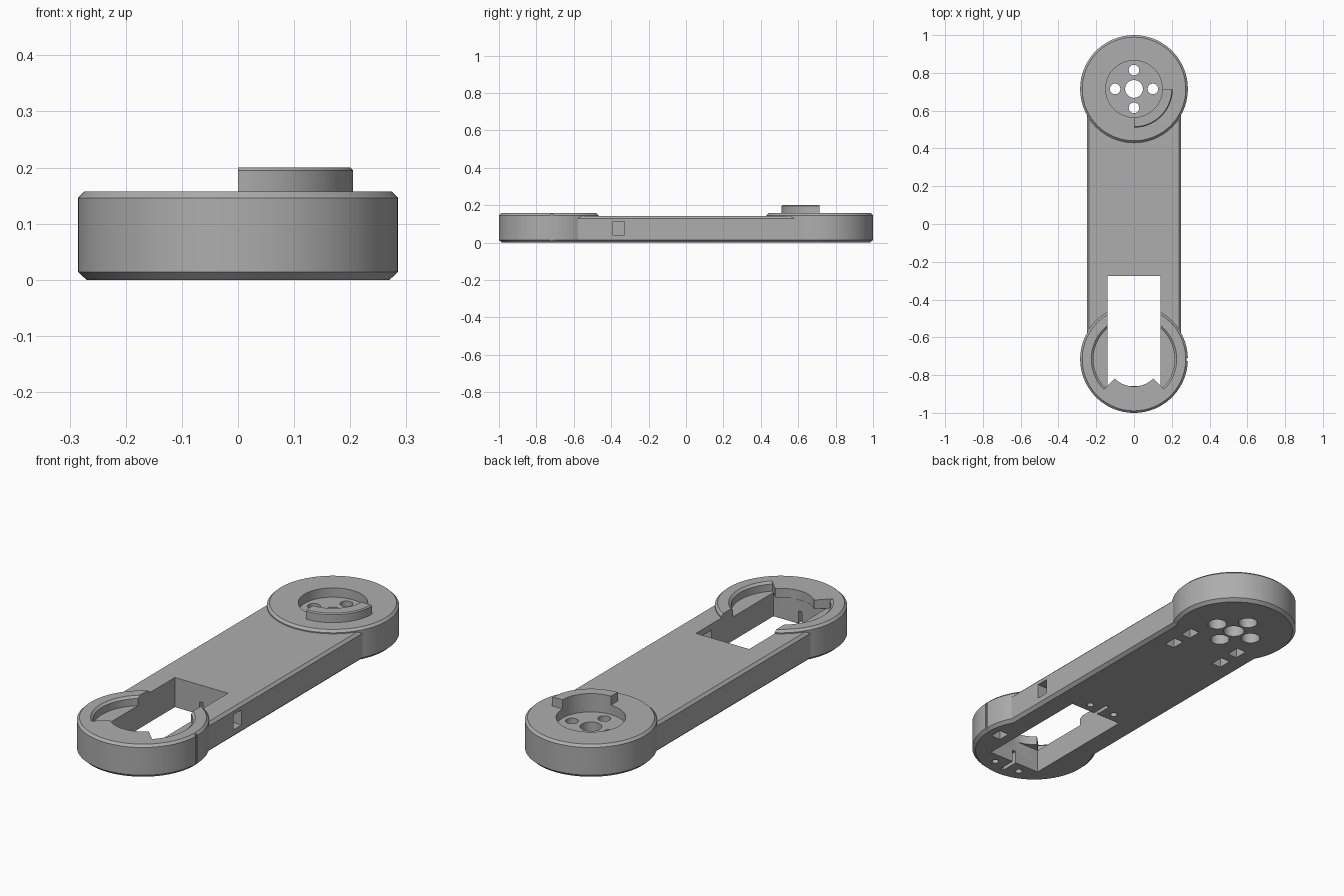
import bpy, bmesh, math

cube = bpy.data.objects.get("Cube")
if cube:
    bpy.data.objects.remove(cube, do_unlink=True)

grey = bpy.data.materials.new("plain grey")
grey.use_nodes = True
colour = (0.42, 0.42, 0.42, 1)
grey.diffuse_color = colour
grey.node_tree.nodes["Principled BSDF"].inputs["Base Color"].default_value = colour

HUB = 0.715      # distance of each round end from the middle
TOP = 0.157      # top of the round ends
FLOOR = 0.113    # floor of the recesses


def arc(r, a0, a1, n, cx=0, cy=0):
    """Points along an arc, angles in degrees, both ends included."""
    return [(cx + r * math.cos(math.radians(a0 + (a1 - a0) * i / n)),
             cy + r * math.sin(math.radians(a0 + (a1 - a0) * i / n))) for i in range(n + 1)]


def loft(name, layers):
    """Solid through matching outlines stacked at heights: [(z, outline), ...]."""
    bm = bmesh.new()
    rings = [[bm.verts.new((x, y, z)) for x, y in pts] for z, pts in layers]
    n = len(rings[0])
    bm.faces.new(rings[0][::-1])
    bm.faces.new(rings[-1])
    for lo, hi in zip(rings, rings[1:]):
        for i in range(n):
            j = (i + 1) % n
            bm.faces.new((lo[i], lo[j], hi[j], hi[i]))
    bmesh.ops.recalc_face_normals(bm, faces=bm.faces)
    me = bpy.data.meshes.new(name)
    bm.to_mesh(me)
    bm.free()
    me.materials.append(grey)
    ob = bpy.data.objects.new(name, me)
    bpy.context.collection.objects.link(ob)
    return ob


def block(name, x0, x1, y0, y1, z0, z1):
    pts = [(x0, y0), (x1, y0), (x1, y1), (x0, y1)]
    return loft(name, [(z0, pts), (z1, pts)])


def disc(name, x, y, r, z0, z1, n=40):
    pts = arc(r, 0, 360, n, x, y)[:-1]
    return loft(name, [(z0, pts), (z1, pts)])


def combine(target, tool, operation):
    mod = target.modifiers.new(operation.lower(), "BOOLEAN")
    mod.operation, mod.solver, mod.object = operation, "EXACT", tool
    bpy.context.view_layer.objects.active = target
    bpy.ops.object.modifier_apply(modifier=mod.name)
    bpy.data.objects.remove(tool, do_unlink=True)


# bar with bevelled long edges
def bar_outline(w):
    return [(-w, -HUB), (w, -HUB), (w, HUB), (-w, HUB)]


body = loft("arm_body", [(0, bar_outline(0.235)), (0.014, bar_outline(0.25)),
                         (0.129, bar_outline(0.25)), (0.141, bar_outline(0.238))])

# bevelled round ends
for side in (-1, 1):
    def rim(r):
        return arc(r, 0, 360, 96, 0, side * HUB)[:-1]
    hub = loft("round_end", [(0, rim(0.27)), (0.014, rim(0.285)),
                             (0.146, rim(0.285)), (TOP, rim(0.274))])
    combine(body, hub, "UNION")

# quarter ring stop tab on the rear end
def tab_outline(inset):
    return (arc(0.205 - inset, -90, 0, 24, 0, HUB) +
            arc(0.15, 0, -90, 24, 0, HUB))


combine(body, loft("stop_tab", [(0.14, tab_outline(0)), (0.195, tab_outline(0)),
                                (0.2, tab_outline(0.005))]), "UNION")

cutters = []
# rear recess, shaft hole and four counterbored screw holes
cutters.append(disc("recess", 0, HUB, 0.15, FLOOR, 0.25, 96))
cutters.append(disc("shaft_hole", 0, HUB, 0.047, -0.1, 0.3))
for dx, dy in ((0.1, 0), (-0.1, 0), (0, 0.1), (0, -0.1)):
    cutters.append(disc("screw_hole", dx, HUB + dy, 0.028, -0.1, 0.3))
    cutters.append(disc("counterbore", dx, HUB + dy, 0.043, -0.1, 0.07))

# motor bay, open at the top behind the front hub centre
cutters.append(block("motor_bay", -0.14, 0.14, -0.858, -0.275, -0.1, FLOOR + 0.001))
cutters.append(block("bay_opening", -0.14, 0.14, -0.7, -0.275, 0.05, 0.3))


# stop slot: wide sector plus a smaller arc at the front
def slot_outline(r):
    return arc(r, -45, 225, 72, 0, -HUB) + arc(0.145, 225, 315, 24, 0, -HUB)


cutters.append(loft("stop_slot", [(FLOOR, slot_outline(0.215)), (0.147, slot_outline(0.215)),
                                  (TOP, slot_outline(0.226)), (0.25, slot_outline(0.226))]))

# motor screw holes and cable slits at both ends of the bay
for y in (-0.23, -0.91):
    for x in (-0.07, 0.07):
        cutters.append(disc("pilot_hole", x, y, 0.016, -0.1, 0.09, 20))
cutters.append(block("rear_slit", -0.009, 0.009, -0.3, -0.19, -0.1, 0.06))
cutters.append(block("front_slit", -0.009, 0.009, -0.945, -0.84, -0.1, 0.06))

# strap pockets underneath
for x in (-0.14, 0.14):
    for y in (0.455, 0.57):
        cutters.append(block("strap_pocket", x - 0.025, x + 0.025, y - 0.033, y + 0.033, -0.1, 0.06))

# cable window, cable pocket and rim notch on the left side
cutters.append(block("cable_window", 0.1, 0.3, -0.39, -0.33, 0.04, 0.112))
cutters.append(block("cable_pocket", 0.185, 0.235, -0.74, -0.68, -0.1, 0.07))
cutters.append(block("rim_notch", 0.278, 0.3, -0.724, -0.71, -0.1, 0.3))

for tool in cutters:
    combine(body, tool, "DIFFERENCE")

body.data.materials.clear()
body.data.materials.append(grey)
for face in body.data.polygons:
    face.material_index = 0
bpy.ops.object.select_all(action="DESELECT")
body.select_set(True)
bpy.context.view_layer.objects.active = body
bpy.ops.object.shade_smooth_by_angle(angle=math.radians(25))
